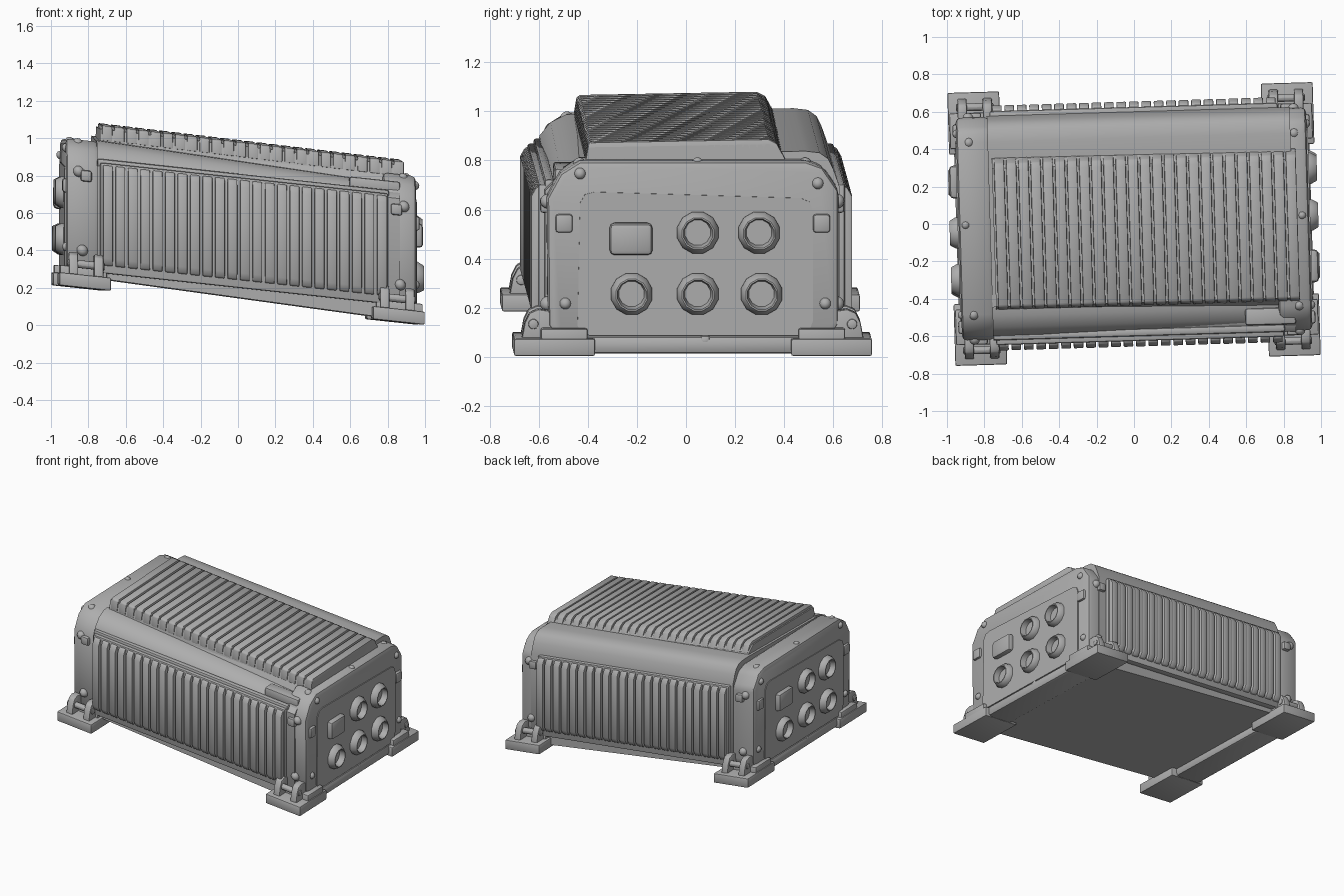
import bpy, bmesh, math
from mathutils import Matrix, Vector

cube = bpy.data.objects.get("Cube")
if cube:
    bpy.data.objects.remove(cube)

grey = bpy.data.materials.new("mid grey")
grey.use_nodes = True
grey.diffuse_color = (0.42, 0.42, 0.42, 1)
bsdf = next(n for n in grey.node_tree.nodes if n.type == 'BSDF_PRINCIPLED')
bsdf.inputs["Base Color"].default_value = (0.42, 0.42, 0.42, 1)
bsdf.inputs["Roughness"].default_value = 0.6

# The whole unit leans down towards +x and is turned slightly
lean = Matrix.Identity(4)
lean[2][0] = -0.108
lean[2][3] = 0.108
FRAME = Matrix.Rotation(math.radians(1.7), 4, 'Z') @ lean


def finish(bm, name, bevel=0.0):
    bmesh.ops.recalc_face_normals(bm, faces=bm.faces)
    if bevel:
        edges = [e for e in bm.edges if len(e.link_faces) == 2 and e.calc_face_angle() > 0.6]
        bmesh.ops.bevel(bm, geom=edges, offset=bevel, segments=2, profile=0.5, affect='EDGES')
    bm.transform(FRAME)
    mesh = bpy.data.meshes.new(name)
    bm.to_mesh(mesh)
    bm.free()
    mesh.materials.append(grey)
    ob = bpy.data.objects.new(name, mesh)
    bpy.context.collection.objects.link(ob)
    bpy.ops.object.select_all(action='DESELECT')
    ob.select_set(True)
    bpy.context.view_layer.objects.active = ob
    bpy.ops.object.shade_smooth_by_angle(angle=math.radians(35))


def add_box(bm, lo, hi):
    lo, hi = Vector(lo), Vector(hi)
    m = Matrix.Translation((lo + hi) / 2) @ Matrix.Diagonal((*(hi - lo), 1))
    return bmesh.ops.create_cube(bm, size=1, matrix=m)["verts"]


def add_prism(bm, profile, x0, x1, drop=0.0):
    """Extrude a (y, z) profile along x; drop lowers the x1 end."""
    n = len(profile)
    a = [bm.verts.new((x0, y, z)) for y, z in profile]
    b = [bm.verts.new((x1, y, z - drop)) for y, z in profile]
    bm.faces.new(a)
    bm.faces.new(b[::-1])
    for i in range(n):
        bm.faces.new((a[i], a[(i + 1) % n], b[(i + 1) % n], b[i]))


def add_lathe(bm, profile, centre, axis, sides=10):
    """Revolve (radius, height) points around an axis."""
    turn = Vector((0, 0, 1)).rotation_difference(Vector(axis)).to_matrix()
    rings = []
    for r, h in profile:
        rings.append([bm.verts.new(Vector(centre) + turn @ Vector(
            (r * math.cos(t), r * math.sin(t), h)))
            for t in (2 * math.pi * (i + 0.5) / sides for i in range(sides))])
    for p, q in zip(rings, rings[1:]):
        for i in range(sides):
            j = (i + 1) % sides
            bm.faces.new((p[i], p[j], q[j], q[i]))
    bm.faces.new(rings[0])
    bm.faces.new(rings[-1])


def add_dome(bm, centre, r):
    m = Matrix.Translation(centre)
    bmesh.ops.create_uvsphere(bm, u_segments=12, v_segments=8, radius=r, matrix=m)


# Middle housing with a rounded rear shoulder and a stepped front shoulder
bm = bmesh.new()
add_prism(bm, [(-0.58, 0.08), (0.58, 0.08), (0.60, 0.12), (0.60, 0.68), (0.575, 0.75),
               (0.555, 0.79), (0.52, 0.815), (0.46, 0.822), (0.38, 0.82), (-0.43, 0.79),
               (-0.47, 0.71), (-0.57, 0.69), (-0.60, 0.66), (-0.60, 0.12)], -0.77, 0.85)
finish(bm, "housing")

# End frames: chamfered blocks at both ends
frame = [(-0.55, 0.06), (-0.59, 0.12), (-0.595, 0.64), (-0.54, 0.74), (-0.46, 0.79),
         (0.46, 0.79), (0.53, 0.765), (0.595, 0.67), (0.595, 0.12), (0.55, 0.06)]
for side, name in ((1, "left"), (-1, "right")):
    bm = bmesh.new()
    add_prism(bm, frame, side * 0.76, side * 0.937)
    finish(bm, name + "_end_frame", 0.025)

    # Rounded access panel on the end face, turned half round on the far end
    bm = bmesh.new()
    add_prism(bm, [(side * y, z) for y, z in (
        (-0.47, 0.12), (-0.455, 0.09), (-0.42, 0.08), (0.43, 0.08), (0.475, 0.10),
        (0.49, 0.14), (0.49, 0.59), (0.475, 0.625), (0.44, 0.64), (-0.40, 0.665),
        (-0.44, 0.655), (-0.46, 0.62))], side * 0.92, side * 0.943)
    finish(bm, name + "_end_panel")

    # Hollow round sockets with a faceted collar, and one square socket
    bm = bmesh.new()
    for y, z in ((-0.25, 0.25), (0.02, 0.25), (0.28, 0.25), (0.02, 0.50), (0.27, 0.50)):
        add_lathe(bm, [(0.087, 0), (0.087, 0.02), (0.073, 0.045), (0.067, 0.053),
                       (0.061, 0.053), (0.053, 0.012)], (side * 0.933, side * y, z),
                  (side, 0, 0), 12)
    finish(bm, name + "_round_sockets")
    bm = bmesh.new()
    ys = sorted((side * -0.34, side * -0.165))
    add_box(bm, (side * 0.92, ys[0], 0.41), (side * 0.98, ys[1], 0.54))
    finish(bm, name + "_square_socket", 0.02)

    # Bolts and latches around the frame
    bm = bmesh.new()
    for y, z in ((-0.46, 0.74), (0.51, 0.70), (-0.52, 0.21), (0.54, 0.21)):
        add_dome(bm, (side * 0.932, y, z), 0.024)
    for s in (-1, 1):
        add_dome(bm, (side * 0.87, s * 0.59, 0.62), 0.03)
        add_dome(bm, (side * 0.85, s * 0.59, 0.20), 0.03)
        add_dome(bm, (side * 0.87, s * 0.46, 0.77), 0.028)
    add_dome(bm, (side * 0.90, 0.02, 0.78), 0.022)
    finish(bm, name + "_bolts")
    bm = bmesh.new()
    for s in (-1, 1):
        add_box(bm, (side * 0.91, s * 0.49, 0.50), (side * 0.955, s * 0.56, 0.575))
        add_box(bm, (side * 0.80, s * 0.56, 0.57), (side * 0.86, s * 0.62, 0.63))
    add_box(bm, (side * 0.92, side * 0.03, 0.04), (side * 0.95, side * 0.07, 0.08))
    finish(bm, name + "_latches", 0.012)

    # Sloping sill between the feet
    bm = bmesh.new()
    add_box(bm, (side * 0.74, -0.46, 0.004), (side * 0.95, 0.46, 0.08))
    finish(bm, name + "_sill", 0.025)

    # Feet with a stepped block and a pair of lugs
    for s, end in ((-1, "front"), (1, "back")):
        bm = bmesh.new()
        add_box(bm, (side * 0.70, s * 0.40, 0), (side * 0.977, s * 0.73, 0.07))
        add_box(bm, (side * 0.72, s * 0.43, 0.04), (side * 0.97, s * 0.62, 0.11))
        finish(bm, end + "_" + name + "_foot", 0.008)
        bm = bmesh.new()
        for x in (0.765, 0.90):
            add_prism(bm, [(s * 0.54, 0.05), (s * 0.70, 0.05), (s * 0.685, 0.13),
                           (s * 0.665, 0.17), (s * 0.63, 0.185), (s * 0.56, 0.175)],
                      side * (x - 0.025), side * (x + 0.025))
        add_lathe(bm, [(0.022, 0), (0.022, 0.20)], (side * 0.733, s * 0.65, 0.125), (side, 0, 0))
        finish(bm, end + "_" + name + "_lugs", 0.008)

# Underside plate, thicker towards +x
bm = bmesh.new()
for v in add_box(bm, (-0.76, -0.585, 0.06), (0.78, 0.585, 0.10)):
    if v.co.x > 0 and v.co.z < 0.08:
        v.co.z = 0.015
finish(bm, "underside")

# Front and back cooling panels: a lipped backing and a row of upright fins
FINS = 23
for s, name in ((-1, "front"), (1, "back")):
    bm = bmesh.new()
    add_box(bm, (-0.755, s * 0.57, 0.09), (0.785, s * 0.625, 0.68))
    finish(bm, name + "_fin_backing", 0.01)
    bm = bmesh.new()
    for i in range(FINS):
        x = -0.715 + i * 1.465 / (FINS - 1)
        add_prism(bm, [(s * 0.60, 0.125), (s * 0.635, 0.135), (s * 0.655, 0.17),
                       (s * 0.655, 0.63), (s * 0.635, 0.665), (s * 0.60, 0.675)],
                  x - 0.026, x + 0.026)
    finish(bm, name + "_fins", 0.006)

# Top cooling panel: solid core and crosswise fins with sloped ends
bm = bmesh.new()
add_prism(bm, [(-0.44, 0.77), (-0.42, 0.86), (0.32, 0.873), (0.37, 0.83), (0.385, 0.77)],
          -0.75, 0.875, 0.02)
finish(bm, "top_fin_core")
bm = bmesh.new()
for i in range(25):
    x = -0.712 + i * 1.56 / 24
    z = -0.02 * i / 24
    add_prism(bm, [(-0.437, 0.80 + z), (-0.425, 0.87 + z), (-0.41, 0.88 + z),
                   (0.31, 0.893 + z), (0.345, 0.875 + z), (0.38, 0.81 + z)],
              x - 0.027, x + 0.027)
finish(bm, "top_fins", 0.006)

# Front shoulder: a rounded cover sinking towards +x, with a rail and an end block
bm = bmesh.new()
add_prism(bm, [(-0.42, 0.70), (-0.42, 0.80), (-0.47, 0.795), (-0.53, 0.765),
               (-0.575, 0.71), (-0.58, 0.67)], -0.77, 0.80, 0.06)
finish(bm, "front_shoulder_cover")
bm = bmesh.new()
add_box(bm, (-0.77, -0.60, 0.66), (0.79, -0.56, 0.70))
add_box(bm, (0.58, -0.56, 0.68), (0.85, -0.47, 0.75))
finish(bm, "front_shoulder_rail", 0.012)
